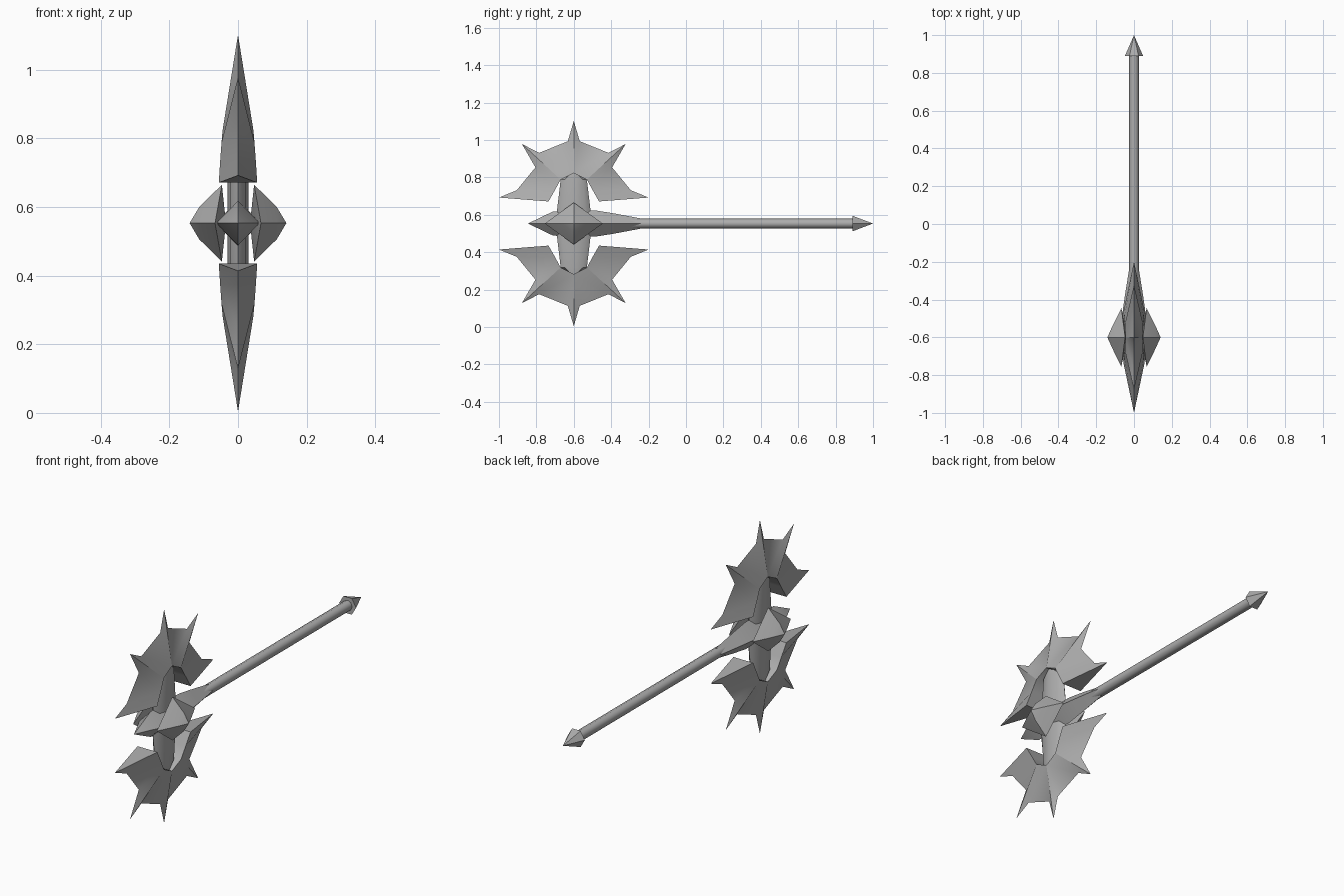
import bpy, bmesh
from math import cos, sin, tau, radians

if "Cube" in bpy.data.objects:
    bpy.data.objects.remove(bpy.data.objects["Cube"], do_unlink=True)

HEAD = (0, -0.6, 0.553)

steel = bpy.data.materials.new("grey_steel")
steel.use_nodes = True
GREY = (0.42, 0.42, 0.42, 1)
steel.diffuse_color = GREY
steel.node_tree.nodes["Principled BSDF"].inputs["Base Color"].default_value = GREY


def finish(name, bm, location, mirror=False, angle=35):
    """Turn the bmesh into a shaded object, optionally mirrored on all axes."""
    mesh = bpy.data.meshes.new(name)
    bm.to_mesh(mesh)
    bm.free()
    mesh.materials.append(steel)
    obj = bpy.data.objects.new(name, mesh)
    obj.location = location
    bpy.context.collection.objects.link(obj)
    bpy.ops.object.select_all(action='DESELECT')
    obj.select_set(True)
    bpy.context.view_layer.objects.active = obj
    if mirror:
        mod = obj.modifiers.new("Mirror", 'MIRROR')
        mod.use_axis = (True, True, True)
        mod.merge_threshold = 0.0005
        bpy.ops.object.modifier_apply(modifier=mod.name)
    bpy.ops.object.shade_smooth_by_angle(angle=radians(angle))
    return obj


def eighth(name, points, faces):
    """Build one octant from named points; mirroring completes the part."""
    bm = bmesh.new()
    v = {k: bm.verts.new(p) for k, p in points.items()}
    made = [bm.faces.new([v[k] for k in f.split()]) for f in faces]
    bmesh.ops.recalc_face_normals(bm, faces=bm.faces)
    bm.normal_update()
    if made[0].normal.x < 0:
        bmesh.ops.reverse_faces(bm, faces=bm.faces)
    return finish(name, bm, HEAD, mirror=True)


def loft(name, axis, stations, sides, location, angle=35):
    """Rings of (position, x radius, other radius) joined along y or z."""
    bm = bmesh.new()
    rings = []
    for pos, rx, ro in stations:
        ring = []
        for i in range(sides):
            a, b = rx * cos(tau * i / sides), ro * sin(tau * i / sides)
            ring.append(bm.verts.new((a, pos, b) if axis == 'y' else (a, b, pos)))
        rings.append(ring)
    for lo, hi in zip(rings, rings[1:]):
        for i in range(sides):
            j = (i + 1) % sides
            bm.faces.new((lo[i], lo[j], hi[j], hi[i]))
    bm.faces.new(rings[0])
    bm.faces.new(rings[-1])
    bmesh.ops.remove_doubles(bm, verts=bm.verts, dist=0.0005)
    bmesh.ops.recalc_face_normals(bm, faces=bm.faces)
    return finish(name, bm, location, angle=angle)


# Spiked crescent blades: thick inner arc, knife-thin outer rim
inner = {"a": (0.045, 0, 0.27), "b": (0.048, 0.07, 0.235),
         "c": (0.052, 0.1, 0.18), "d": (0.056, 0.135, 0.118)}
outer = {"top": (0, 0, 0.549), "n1": (0, 0.032, 0.44), "n2": (0, 0.185, 0.378),
         "spike": (0, 0.277, 0.425), "n3": (0, 0.205, 0.3),
         "n4": (0, 0.305, 0.178), "end": (0, 0.4, 0.139)}
mid = {k + "0": (0, y, z) for k, (x, y, z) in inner.items()}
eighth("crescent_blades", {**inner, **outer, **mid},
       ["a top n1", "a n1 n2 b", "b n2 spike", "b spike n3", "b n3 c",
        "c n3 n4", "c n4 end d", "d end d0",
        "a b b0 a0", "b c c0 b0", "c d d0 c0"])

# Faceted side bosses
eighth("side_bosses",
       {"apex": (0.141, 0, 0), "my": (0.113, 0.062, 0), "mz": (0.113, 0, 0.047),
        "y": (0.067, 0.155, 0), "z": (0.047, 0, 0.112), "back": (0.035, 0, 0)},
       ["apex my mz", "my y z mz", "back z y"])

# Flat bar joining the two blades
loft("blade_bar", 'z',
     [(-0.268, 0.03, 0.02), (-0.235, 0.03, 0.07), (0, 0.03, 0.098),
      (0.235, 0.03, 0.07), (0.268, 0.03, 0.02)], 8, HEAD)

# Diamond-section socket with front point and tapering neck
loft("socket", 'y',
     [(-0.245, 0, 0), (-0.11, 0.063, 0.065), (0.115, 0.063, 0.07),
      (0.21, 0.05, 0.055), (0.36, 0.026, 0.027)], 4, HEAD)

# Handle and its pointed pommel
loft("handle", 'y', [(-0.3, 0.026, 0.026), (0.9, 0.026, 0.026)],
     8, (0, 0, HEAD[2]), angle=50)
loft("pommel", 'y', [(0.89, 0.048, 0.048), (1.0, 0, 0)], 6, (0, 0, HEAD[2]))
